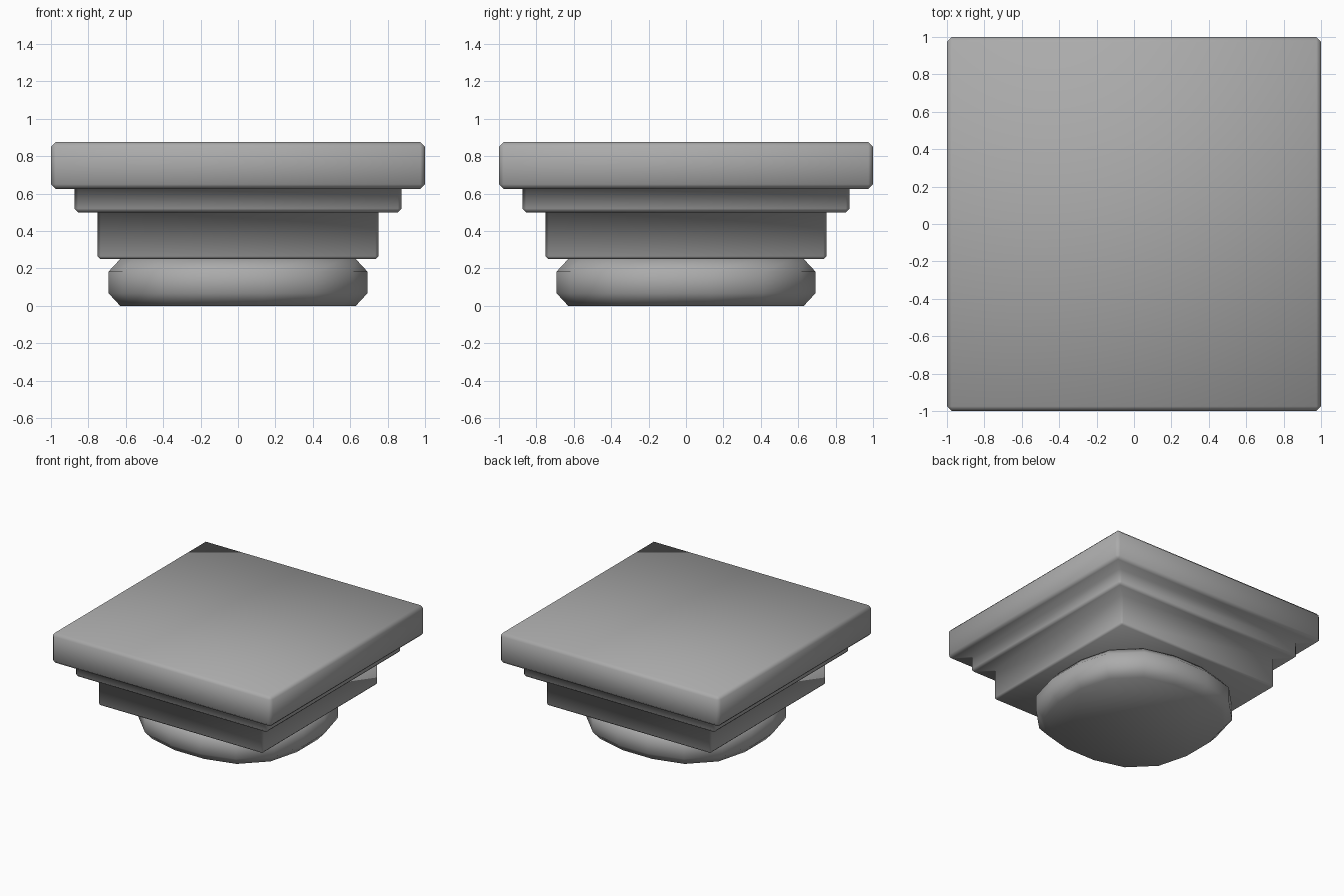
import bpy, bmesh
from math import cos, sin, pi

if "Cube" in bpy.data.objects:
    bpy.data.objects.remove(bpy.data.objects["Cube"])

# Mid-grey stone
stone = bpy.data.materials.new("grey_stone")
stone.diffuse_color = (0.41, 0.41, 0.41, 1)
stone.use_nodes = True
stone.node_tree.nodes["Principled BSDF"].inputs["Base Color"].default_value = stone.diffuse_color


def rounded_ring(half, radius, segments, z):
    """Square outline with rounded (or, with one segment, chamfered) corners."""
    c = half - radius
    pts = []
    for i, (sx, sy) in enumerate([(1, 1), (-1, 1), (-1, -1), (1, -1)]):
        for k in range(segments + 1):
            a = pi / 2 * (i + k / segments)
            pts.append((sx * c + radius * cos(a), sy * c + radius * sin(a), z))
    return pts


def loft(name, rings):
    """Skin a stack of equal-length rings and cap both ends."""
    bm = bmesh.new()
    loops = [[bm.verts.new(p) for p in ring] for ring in rings]
    n = len(loops[0])
    for lo, hi in zip(loops, loops[1:]):
        for i in range(n):
            j = (i + 1) % n
            bm.faces.new((lo[i], lo[j], hi[j], hi[i]))
    bm.faces.new(loops[0][::-1])
    bm.faces.new(loops[-1])
    bmesh.ops.remove_doubles(bm, verts=bm.verts, dist=1e-5)
    bmesh.ops.recalc_face_normals(bm, faces=bm.faces)
    for f in bm.faces:
        f.smooth = True
    mesh = bpy.data.meshes.new(name)
    bm.to_mesh(mesh)
    bm.free()
    mesh.materials.append(stone)
    obj = bpy.data.objects.new(name, mesh)
    bpy.context.collection.objects.link(obj)
    return obj


# Stepped square top: (half width, z, corner chamfer)
steps = [
    (0.735, 0.25, 0), (0.75, 0.265, 0.015), (0.75, 0.5, 0.015),
    (0.855, 0.5, 0), (0.875, 0.52, 0.02), (0.875, 0.625, 0.02),
    (0.975, 0.625, 0), (1.0, 0.65, 0.025), (1.0, 0.85, 0.025), (0.975, 0.875, 0),
]
loft("stepped_top", [rounded_ring(h, c, 1, z) for h, z, c in steps])

# Rounded cushion below: 16 sides, chamfered top and bottom
cushion = [(0.63, 0), (0.6925, 0.0675), (0.6925, 0.1825), (0.63, 0.25)]
loft("round_cushion", [rounded_ring(h, h - 0.135, 3, z) for h, z in cushion])
